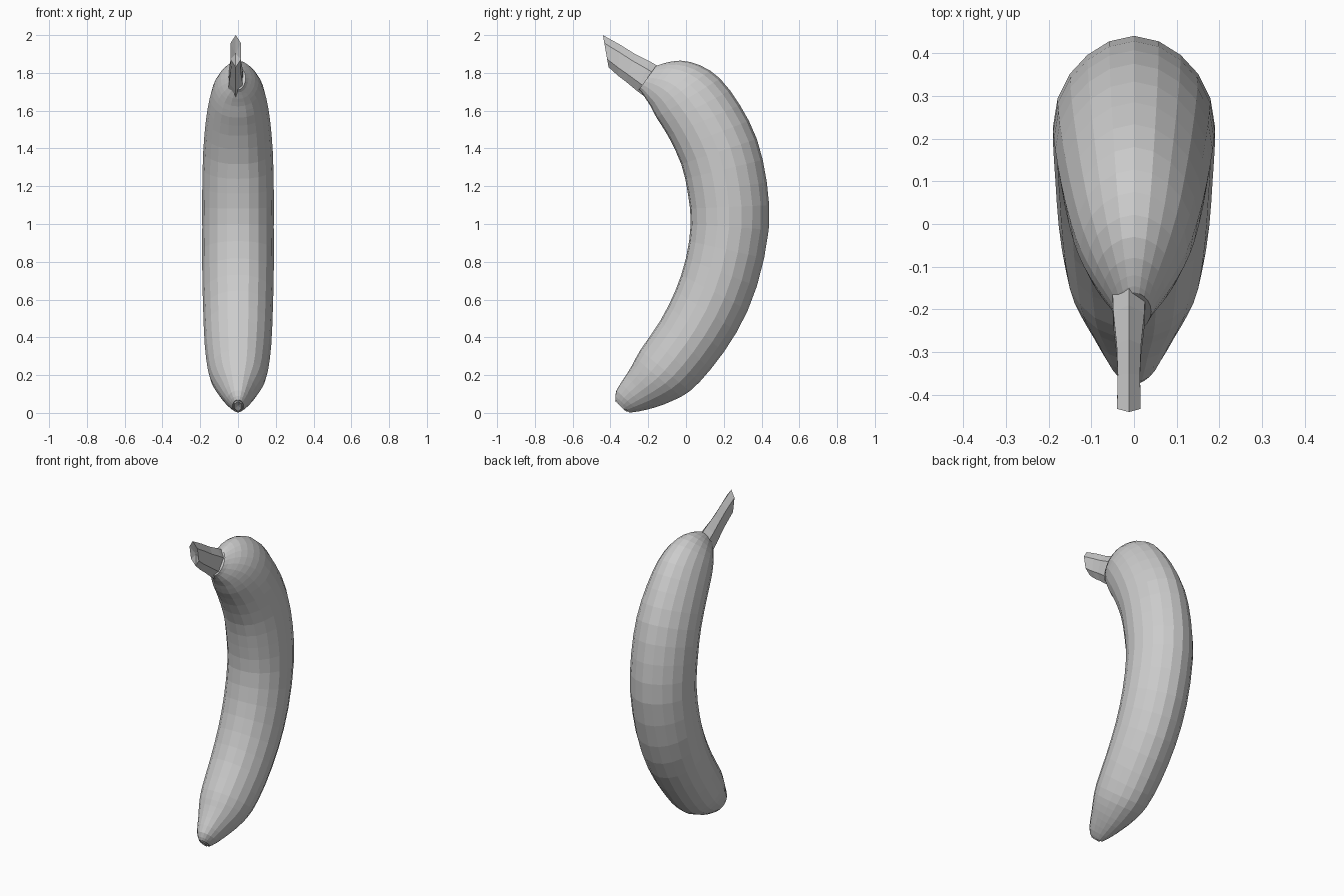
import bpy, bmesh, math
from mathutils import Vector

if "Cube" in bpy.data.objects:
    bpy.data.objects.remove(bpy.data.objects["Cube"])


def catmull(a, b, c, d, t):
    return 0.5 * (2*b + (c-a)*t + (2*a-5*b+4*c-d)*t*t + (3*b-a-3*c+d)*t**3)


def refine(rows, steps):
    # Smoothly adds sections between the given ones
    vs = [Vector(r) for r in rows]
    n, out = len(vs), []
    for i in range(n - 1):
        a, d = vs[max(i-1, 0)], vs[min(i+2, n-1)]
        out += [catmull(a, vs[i], vs[i+1], d, k/steps) for k in range(steps)]
    return out + [vs[-1]]


def loft(name, rows, sides, x0=0.0, ridge=0.0, dent=0.0):
    # Each row: inner y, z, outer y, z, half width
    bm = bmesh.new()
    rings = []
    for iy, iz, oy, oz, w in rows:
        ring = []
        for k in range(sides):
            a = 2 * math.pi * k / sides
            r = 1 + ridge * (math.cos(5 * a) - 1)
            t = 0.5 + 0.5 * r * math.cos(a)
            ring.append(bm.verts.new((x0 + w * math.sin(a) * (1 + ridge * math.cos(4 * a)),
                                      iy + (oy-iy)*t, iz + (oz-iz)*t)))
        rings.append(ring)
    for p, q in zip(rings, rings[1:]):
        for k in range(sides):
            j = (k + 1) % sides
            bm.faces.new((p[k], p[j], q[j], q[k]))
    # End caps, pushed in slightly where dented
    for ring, nxt in ((rings[0], rings[1]), (rings[-1], rings[-2])):
        c = sum((v.co for v in ring), Vector()) / sides
        n = sum((v.co for v in nxt), Vector()) / sides
        m = bm.verts.new(c + (n - c).normalized() * dent)
        for k in range(sides):
            bm.faces.new((ring[k], ring[(k+1) % sides], m))
    bmesh.ops.recalc_face_normals(bm, faces=bm.faces)
    me = bpy.data.meshes.new(name)
    bm.to_mesh(me)
    bm.free()
    ob = bpy.data.objects.new(name, me)
    bpy.context.collection.objects.link(ob)
    return ob


# Curved fruit body from blossom end to neck
body = [
    (-.375, .07, -.30, .002, .03),
    (-.37, .12, -.25, .008, .06),
    (-.32, .20, -.16, .03, .10),
    (-.285, .26, -.07, .065, .133),
    (-.245, .335, .02, .115, .157),
    (-.14, .49, .13, .23, .174),
    (-.06, .65, .27, .43, .182),
    (-.005, .82, .375, .67, .187),
    (.02, 1.0, .438, .97, .187),
    (.005, 1.16, .428, 1.22, .187),
    (-.03, 1.315, .375, 1.45, .182),
    (-.10, 1.465, .285, 1.63, .168),
    (-.16, 1.56, .18, 1.77, .148),
    (-.19, 1.62, .075, 1.84, .124),
    (-.215, 1.66, -.03, 1.865, .09),
    (-.235, 1.695, -.12, 1.85, .055),
    (-.25, 1.71, -.16, 1.835, .04),
]
loft("fruit_body", refine(body, 2), 20, ridge=0.012)

# Angular stem, flaring at its cut end
stem = [
    (-.20, 1.66, -.12, 1.82, .045),
    (-.26, 1.705, -.19, 1.86, .042),
    (-.32, 1.755, -.27, 1.90, .033),
    (-.36, 1.785, -.35, 1.95, .03),
    (-.41, 1.83, -.44, 2.0, .032),
]
loft("stem", stem, 6, x0=-.012, dent=0.025)

# Dry blossom tip
tip = [(-.375, .062, -.318, .008, .02), (-.372, .085, -.29, .004, .036)]
loft("blossom_tip", tip, 6, dent=0.008)
